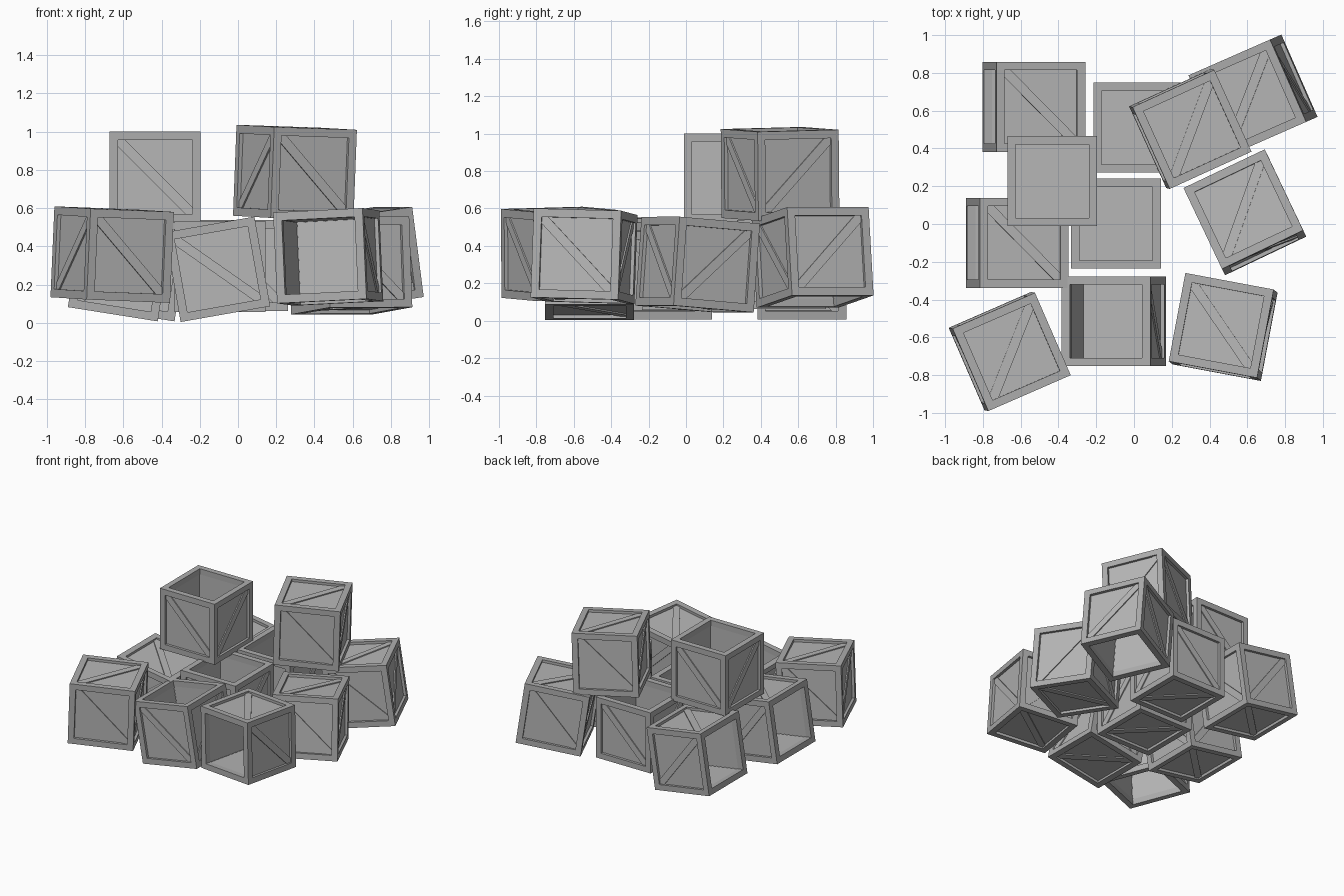
import bpy, bmesh
from math import radians, sqrt
from mathutils import Matrix, Vector

if "Cube" in bpy.data.objects:
    bpy.data.objects.remove(bpy.data.objects["Cube"])

S = 0.476          # crate side
H = S / 2
T = 0.044          # frame bar thickness
RECESS = 0.02      # how far panels sit behind the frame
RAISE = 0.008      # how far braces stand proud of the panels


def material(name, v):
    m = bpy.data.materials.new(name)
    m.diffuse_color = (v, v, v, 1)
    m.use_nodes = True
    m.node_tree.nodes["Principled BSDF"].inputs["Base Color"].default_value = m.diffuse_color
    return m


panel_grey = material("panel grey", 0.47)
frame_grey = material("frame grey", 0.42)


def rot(axis, deg):
    return Matrix.Rotation(radians(deg), 4, axis)


def box(bm, size, matrix, mat):
    m = matrix @ Matrix.Diagonal((*size, 1))
    verts = bmesh.ops.create_cube(bm, size=1, matrix=m)["verts"]
    for f in {f for v in verts for f in v.link_faces}:
        f.material_index = mat


def crate_mesh():
    """Upright crate with an open top, centred on its middle."""
    bm = bmesh.new()
    e = H - T / 2
    inner = S - 2 * T
    thick = T - RECESS - 0.002
    off = H - RECESS - thick / 2
    brace_len = 0.60
    for k in range(4):
        r = rot('Z', 90 * k)
        # corner post, top rail and bottom rail
        box(bm, (T, T, S), r @ Matrix.Translation((e, -e, 0)), 1)
        for z in (e, -e):
            box(bm, (inner, T, T), r @ Matrix.Translation((0, -e, z)), 1)
        # wall panel
        box(bm, (inner + 0.01, thick, inner + 0.01),
            r @ Matrix.Translation((0, -off, 0)), 0)
        # diagonal brace, mirrored on neighbouring walls
        box(bm, (brace_len, 0.012, 0.05),
            r @ Matrix.Translation((0, -(H - RECESS + RAISE - 0.006), 0))
            @ rot('Y', 45 if k % 2 == 0 else -45), 0)
    # floor panel and its brace
    box(bm, (inner + 0.01, inner + 0.01, thick), Matrix.Translation((0, 0, -off)), 0)
    box(bm, (brace_len, 0.05, 0.012),
        Matrix.Translation((0, 0, -(H - RECESS + RAISE - 0.006))) @ rot('Z', -45), 0)
    me = bpy.data.meshes.new("crate")
    bm.to_mesh(me)
    bm.free()
    me.materials.append(panel_grey)
    me.materials.append(frame_grey)
    return me


# which way the open side faces
OPEN = {
    "up": Matrix.Identity(4),
    "down": rot('X', 180),
    "left": rot('Y', -90),
    "left_rolled": rot('Y', -90) @ rot('Z', 90),
    "front": rot('X', 90),
}

# name, centre, open side, turn about z, tilt about x, tilt about y
CRATES = [
    ("crate_back_left", (-0.53, 0.62, 0.28), "left", 0, 0, 9),
    ("crate_mid_left", (-0.618, -0.10, 0.28), "left", 0, 0, 9),
    ("crate_back_middle", (0.023, 0.51, 0.30), "up", 0, 0, 0),
    ("crate_centre", (-0.095, 0.002, 0.295), "up", 0, 0, 0),
    ("crate_upper_left", (-0.433, 0.227, 0.763), "up", 0, 0, 0),
    ("crate_front_middle", (-0.107, -0.515, 0.28), "up", 0, 0, -10),
    ("crate_front_left", (-0.658, -0.675, 0.357), "down", 23.5, 0.5, 2.5),
    ("crate_front_right", (0.472, -0.545, 0.345), "front", -10.6, -2, -2.5),
    ("crate_mid_right", (0.587, 0.062, 0.30), "left_rolled", 25.5, -4, -2),
    ("crate_back_right", (0.63, 0.677, 0.338), "down", 23.5, 3.2, -7.3),
    ("crate_upper_right", (0.298, 0.503, 0.785), "down", 24.5, 0.5, 2.2),
]

mesh = crate_mesh()
for name, centre, side, turn, tx, ty in CRATES:
    ob = bpy.data.objects.new(name, mesh)
    bpy.context.collection.objects.link(ob)
    ob.matrix_world = (Matrix.Translation(centre) @ rot('Y', ty) @ rot('X', tx)
                       @ rot('Z', turn) @ OPEN[side])
